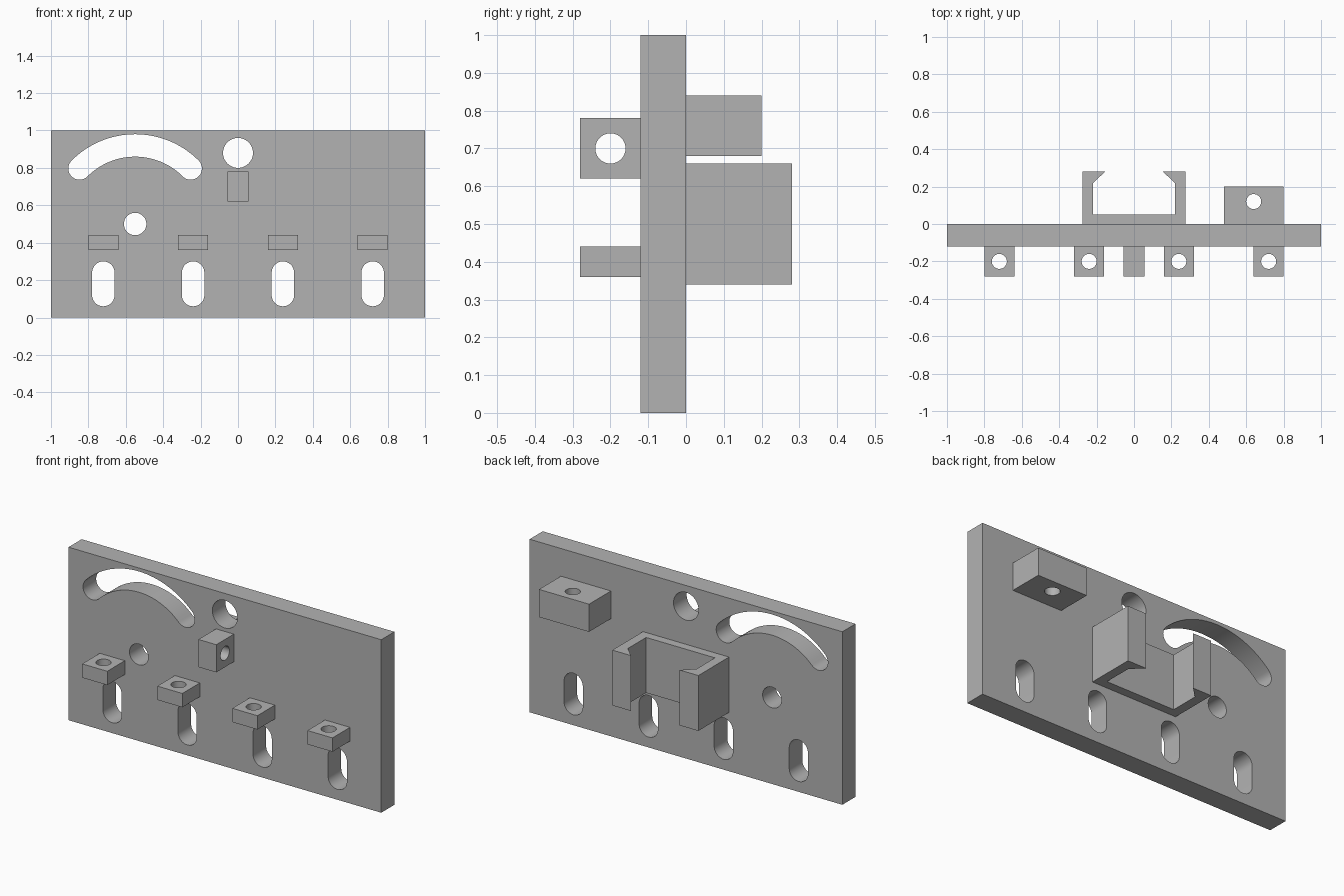
import bpy
import bmesh
from math import pi, sin, cos, radians
from mathutils import Matrix, Vector

if "Cube" in bpy.data.objects:
    bpy.data.objects.remove(bpy.data.objects["Cube"], do_unlink=True)

# Single painted-metal colour
grey = bpy.data.materials.new("plain_grey")
grey.use_nodes = True
colour = (0.45, 0.45, 0.45, 1)
grey.diffuse_color = colour
grey.node_tree.nodes["Principled BSDF"].inputs["Base Color"].default_value = colour

# Where the profile's two axes and its depth axis point, by depth direction
AXES = {"X": ((0, 1, 0), (0, 0, 1), (1, 0, 0)),
        "Y": ((1, 0, 0), (0, 0, 1), (0, 1, 0)),
        "Z": ((1, 0, 0), (0, 1, 0), (0, 0, 1))}


def rect(u0, u1, v0, v1):
    return [(u0, v0), (u1, v0), (u1, v1), (u0, v1)]


def arc(cu, cv, r, start, end, steps):
    angles = [start + (end - start) * i / steps for i in range(steps + 1)]
    return [(cu + r * cos(a), cv + r * sin(a)) for a in angles]


def circle(cu, cv, r):
    return arc(cu, cv, r, 0, 2 * pi, 48)[:-1]


def slot(cu, low, high, r):
    return (arc(cu, high - r, r, 0, pi, 24)
            + arc(cu, low + r, r, pi, 2 * pi, 24))


def curved_slot(cu, cv, radius, r, a0, a1):
    def end(a):
        return cu + radius * cos(a), cv + radius * sin(a)
    outer = arc(cu, cv, radius + r, a0, a1, 32)
    inner = arc(cu, cv, radius - r, a1, a0, 32)
    cap1 = arc(*end(a1), r, a1, a1 + pi, 24)[1:-1]
    cap0 = arc(*end(a0), r, a0 + pi, a0 + 2 * pi, 24)[1:-1]
    return outer + cap1 + inner + cap0


def extrude(name, axis, d0, d1, outline, holes=()):
    """Solid from a filled profile with holes, between two depths on an axis."""
    curve = bpy.data.curves.new(name + "_profile", "CURVE")
    curve.dimensions = "2D"
    curve.fill_mode = "BOTH"
    curve.extrude = (d1 - d0) / 2
    for loop in [outline, *holes]:
        spline = curve.splines.new("POLY")
        spline.points.add(len(loop) - 1)
        for point, (u, v) in zip(spline.points, loop):
            point.co = (u, v, 0, 1)
        spline.use_cyclic_u = True
    helper = bpy.data.objects.new(name + "_profile", curve)
    bpy.context.collection.objects.link(helper)
    deps = bpy.context.evaluated_depsgraph_get()
    mesh = bpy.data.meshes.new_from_object(helper.evaluated_get(deps))
    bpy.data.objects.remove(helper, do_unlink=True)
    bpy.data.curves.remove(curve)

    # Turn the profile into place and weld it into one closed solid
    u, v, w = (Vector(a) for a in AXES[axis])
    turn = Matrix((u, v, w)).transposed().to_4x4()
    turn.translation = w * (d0 + d1) / 2
    bm = bmesh.new()
    bm.from_mesh(mesh)
    bm.transform(turn)
    bmesh.ops.remove_doubles(bm, verts=bm.verts, dist=1e-5)
    bmesh.ops.recalc_face_normals(bm, faces=bm.faces)
    bm.to_mesh(mesh)
    bm.free()
    mesh.name = name
    mesh.materials.clear()
    mesh.materials.append(grey)
    obj = bpy.data.objects.new(name, mesh)
    bpy.context.collection.objects.link(obj)
    bpy.ops.object.select_all(action="DESELECT")
    obj.select_set(True)
    bpy.context.view_layer.objects.active = obj
    bpy.ops.object.shade_smooth_by_angle(angle=radians(30))
    return obj


# Upright plate with four slots, two round holes and a curved slot
columns = [-0.72, -0.24, 0.24, 0.72]
openings = [slot(x, 0.06, 0.30, 0.06) for x in columns]
openings += [circle(0, 0.88, 0.08), circle(-0.55, 0.5, 0.06),
             curved_slot(-0.55, 0.5, 0.42, 0.06, pi / 4, 3 * pi / 4)]
extrude("plate", "Y", -0.12, 0, rect(-1, 1, 0, 1), openings)

# Row of drilled lugs on the front, one above each slot
for i, x in enumerate(columns):
    extrude(f"front_lug_{i + 1}", "Z", 0.36, 0.44,
            rect(x - 0.08, x + 0.08, -0.28, -0.12), [circle(x, -0.2, 0.04)])

# Upright lug drilled sideways
extrude("upright_lug", "X", -0.057, 0.057,
        rect(-0.28, -0.12, 0.62, 0.78), [circle(-0.2, 0.7, 0.04)])

# Drilled block on the back
extrude("back_block", "Z", 0.68, 0.84,
        rect(0.48, 0.80, 0, 0.20), [circle(0.64, 0.12, 0.04)])

# Hooked channel on the back, mirrored about the middle
half = [(0.275, 0), (0.275, 0.28), (0.155, 0.28), (0.22, 0.217), (0.22, 0.05)]
extrude("back_channel", "Z", 0.34, 0.66,
        half + [(-x, y) for x, y in reversed(half)])
